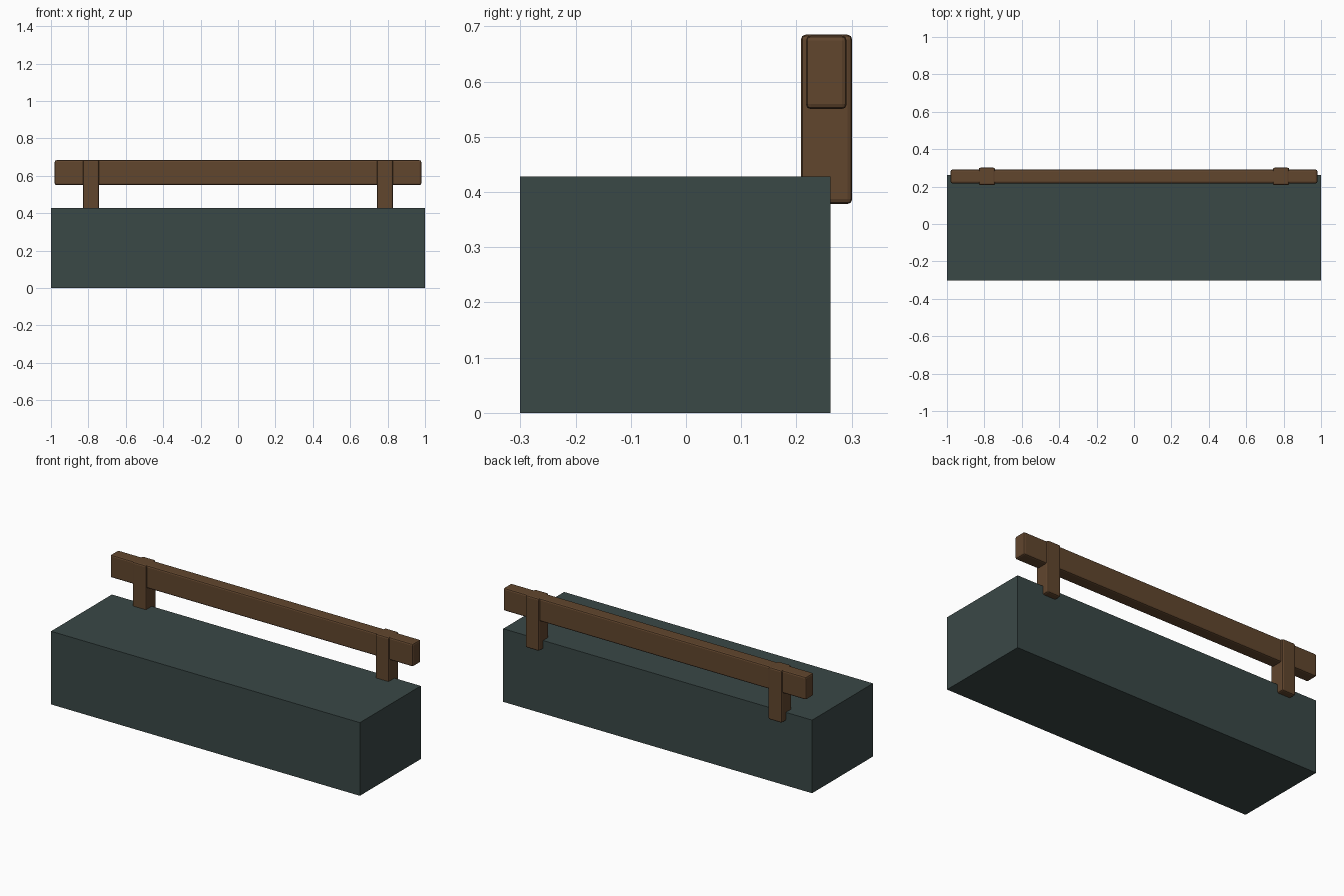
import bpy

if "Cube" in bpy.data.objects:
    bpy.data.objects.remove(bpy.data.objects["Cube"])


def material(name, rgb):
    m = bpy.data.materials.new(name)
    m.diffuse_color = (*rgb, 1)
    m.use_nodes = True
    m.node_tree.nodes["Principled BSDF"].inputs["Base Color"].default_value = m.diffuse_color
    return m


def box(name, lo, hi, mat, bevel=0):
    """Axis-aligned box between two corners, optionally with rounded edges."""
    bpy.ops.mesh.primitive_cube_add(
        size=1, location=[(a + b) / 2 for a, b in zip(lo, hi)])
    ob = bpy.context.object
    ob.name = name
    ob.scale = [b - a for a, b in zip(lo, hi)]
    bpy.ops.object.transform_apply(location=False, rotation=False, scale=True)
    ob.data.materials.append(mat)
    if bevel:
        mod = ob.modifiers.new("rounded_edges", 'BEVEL')
        mod.width = bevel
        mod.segments = 2
    return ob


stone = material("dark_stone", (0.042, 0.065, 0.062))
wood = material("brown_wood", (0.120, 0.061, 0.027))

# Solid bench block
box("bench_block", (-1, -0.301, 0), (1, 0.262, 0.428), stone)

# Long backrest rail
box("backrest_rail", (-0.98, 0.217, 0.55), (0.98, 0.291, 0.683), wood, 0.009)

# Two posts, sunk into the rear edge of the block
for side, x in (("left", -0.786), ("right", 0.786)):
    box(side + "_backrest_post", (x - 0.044, 0.208, 0.378),
        (x + 0.044, 0.301, 0.685), wood, 0.009)
